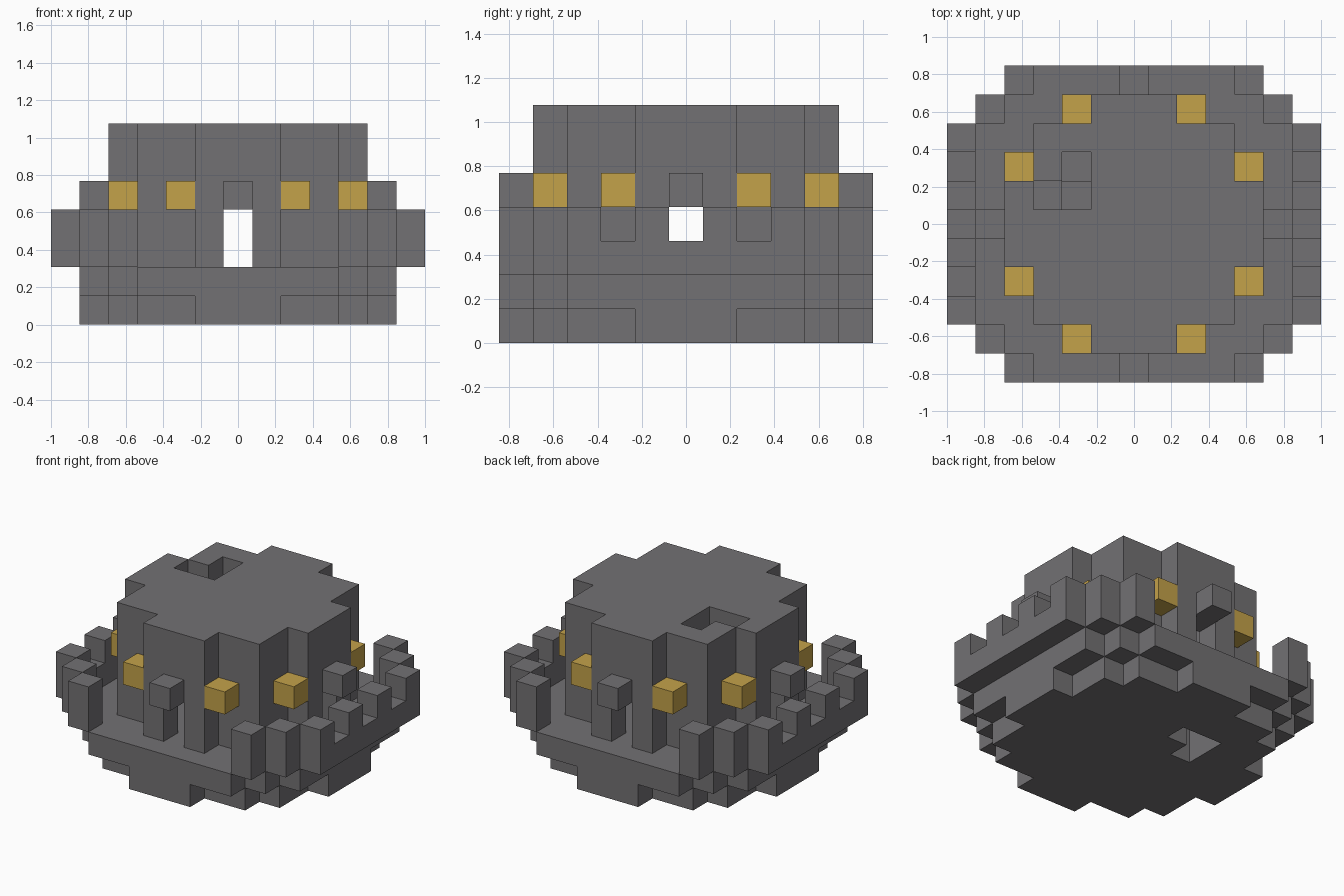
import bpy, bmesh
from mathutils import Vector

if "Cube" in bpy.data.objects:
    bpy.data.objects.remove(bpy.data.objects["Cube"], do_unlink=True)

S = 2 / 13  # block size


def material(name, rgb):
    m = bpy.data.materials.new(name)
    m.use_nodes = True
    m.diffuse_color = (*rgb, 1)
    bsdf = m.node_tree.nodes["Principled BSDF"]
    bsdf.inputs["Base Color"].default_value = (*rgb, 1)
    bsdf.inputs["Roughness"].default_value = 0.9
    return m


stone = material("grey stone", (0.170, 0.164, 0.172))
lamp = material("lamp yellow", (0.55, 0.36, 0.068))


def footprint(*halves):
    """Grid cells covered by centred rectangles of the given half sizes."""
    return {(x, y) for hx, hy in halves
            for x in range(-hx, hx + 1) for y in range(-hy, hy + 1)}


def raise_up(plan, *levels):
    return {(x, y, z) for x, y in plan for z in levels}


def four_corners(plan):
    return {(sx * x, sy * y) for x, y in plan for sx in (-1, 1) for sy in (-1, 1)}


def build(name, cells, mat):
    """Mesh the outer surface of a set of grid cells, merging flat regions."""
    bm = bmesh.new()
    for cell in cells:
        centre = Vector(cell) + Vector((0, 0, 0.5))
        for axis in range(3):
            for sign in (-1, 1):
                n = Vector((0, 0, 0))
                n[axis] = sign
                if tuple(int(c + d) for c, d in zip(cell, n)) in cells:
                    continue
                u = Vector((n.y, n.z, n.x)) / 2
                v = n.cross(u)
                mid = centre + n / 2
                corners = (mid - u - v, mid + u - v, mid + u + v, mid - u + v)
                bm.faces.new([bm.verts.new(c * S) for c in corners])
    bmesh.ops.remove_doubles(bm, verts=bm.verts[:], dist=0.001)
    bmesh.ops.dissolve_limit(bm, angle_limit=0.01, verts=bm.verts[:], edges=bm.edges[:])
    mesh = bpy.data.meshes.new(name)
    bm.to_mesh(mesh)
    bm.free()
    mesh.materials.append(mat)
    ob = bpy.data.objects.new(name, mesh)
    bpy.context.collection.objects.link(ob)
    return ob


# Stepped base with a stair opening
lower_opening = {(-2, 1), (-2, 2), (-1, 2)}
foot = footprint((5, 1), (4, 3), (3, 4), (1, 5)) - lower_opening
deck = footprint((5, 3), (4, 4), (3, 5)) - lower_opening
build("base", raise_up(foot, 0) | raise_up(deck, 1), stone)

# Hollow tower with four doorways and a roof hatch
outer = footprint((4, 1), (3, 3), (1, 4))
inner = footprint((3, 1), (2, 2), (1, 3))
doors = four_corners({(4, 0), (0, 4)})
hatch = {(-3, 1), (-2, 1), (-2, 2)}
tower = raise_up(outer - inner, 2, 3, 4, 5) | raise_up(outer - hatch, 6)
build("tower", tower - raise_up(doors, 2, 3), stone)

# Winding stair under the hatch
build("stair", {(-1, 2, 2), (-2, 2, 3), (-2, 1, 4), (-3, 1, 5)}, stone)

# Hoods over the doorways
build("door_hoods", raise_up(four_corners({(5, 0), (0, 5)}), 4), stone)

# Side walls with merlons, and corner posts
for side, sign in (("left", 1), ("right", -1)):
    wall = {(sign * 6, y, 2) for y in range(-3, 4)}
    merlons = {(sign * 6, y, 3) for y in (-3, -1, 1, 3)}
    build(side + "_battlement", wall | merlons, stone)
build("corner_posts", raise_up(four_corners({(4, 5), (5, 4)}), 2, 3), stone)

# Lamps around the tower
build("lamps", raise_up(four_corners({(2, 4), (4, 2)}), 4), lamp)
